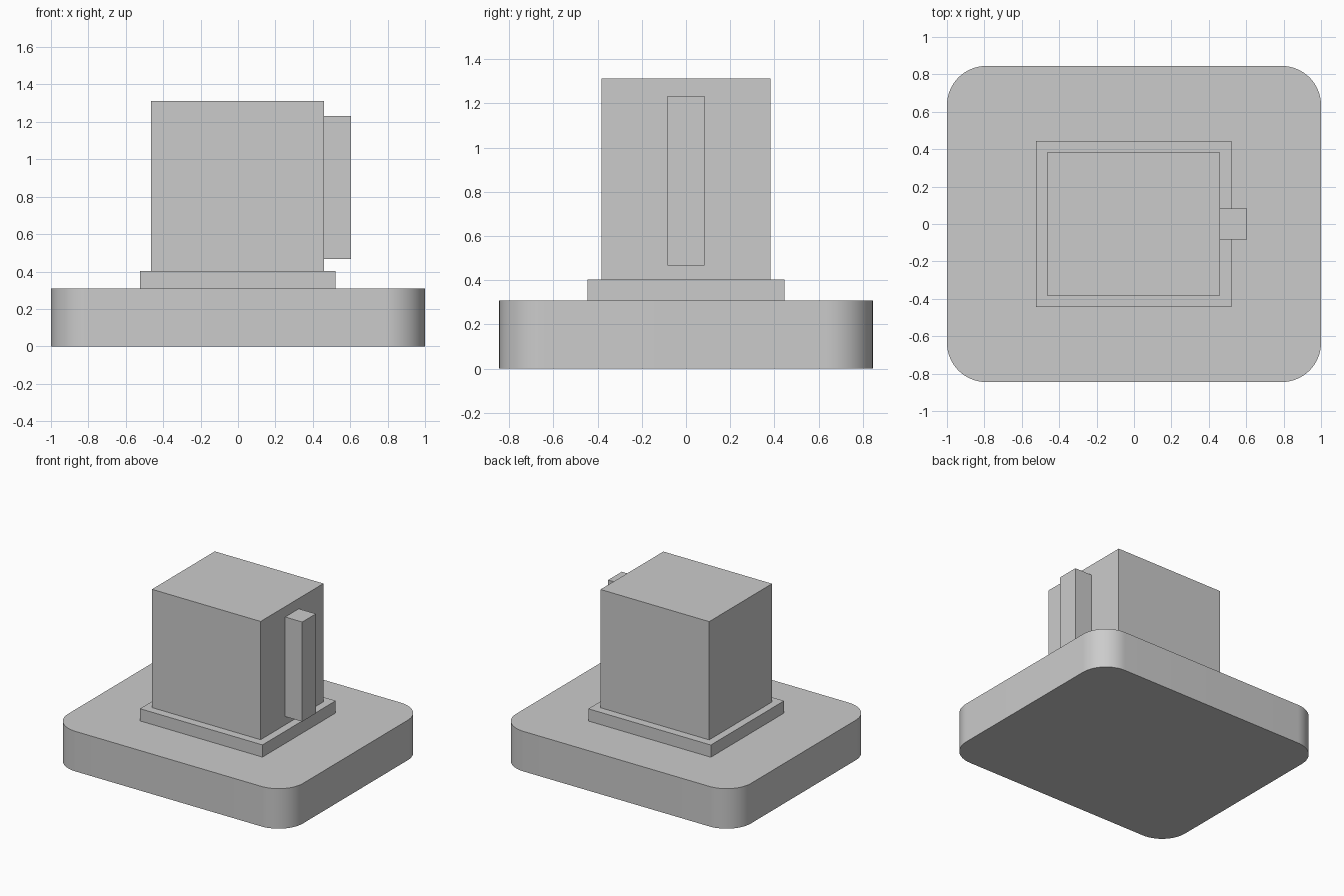
import bpy
import bmesh
import math

if "Cube" in bpy.data.objects:
    bpy.data.objects.remove(bpy.data.objects["Cube"], do_unlink=True)

# Single plain grey finish
grey = bpy.data.materials.new("plain grey")
grey.use_nodes = True
colour = (0.6, 0.6, 0.6, 1)
grey.diffuse_color = colour
grey.node_tree.nodes["Principled BSDF"].inputs["Base Color"].default_value = colour


def block(name, low, high, radius=0):
    """Box between two corners, with optional rounded upright edges."""
    bm = bmesh.new()
    bmesh.ops.create_cube(bm, size=1)
    for v in bm.verts:
        v.co = [a + (c + 0.5) * (b - a) for a, b, c in zip(low, high, v.co)]
    if radius:
        upright = [e for e in bm.edges
                   if abs(e.verts[0].co.z - e.verts[1].co.z) > 0.01]
        bmesh.ops.bevel(bm, geom=upright, offset=radius, segments=16,
                        profile=0.5, affect='EDGES')
    mesh = bpy.data.meshes.new(name)
    bm.to_mesh(mesh)
    bm.free()
    mesh.materials.append(grey)
    obj = bpy.data.objects.new(name, mesh)
    bpy.context.collection.objects.link(obj)
    if radius:
        bpy.ops.object.select_all(action='DESELECT')
        obj.select_set(True)
        bpy.context.view_layer.objects.active = obj
        bpy.ops.object.shade_smooth_by_angle(angle=math.radians(30))
    return obj


# Rounded slab, stepped plinth, main body and side rib
block("base_slab", (-1, -0.845, 0), (1, 0.845, 0.308), radius=0.21)
block("plinth", (-0.523, -0.445, 0.308), (0.52, 0.445, 0.402))
block("main_body", (-0.465, -0.382, 0.402), (0.46, 0.382, 1.312))
block("side_rib", (0.46, -0.083, 0.466), (0.605, 0.083, 1.232))
